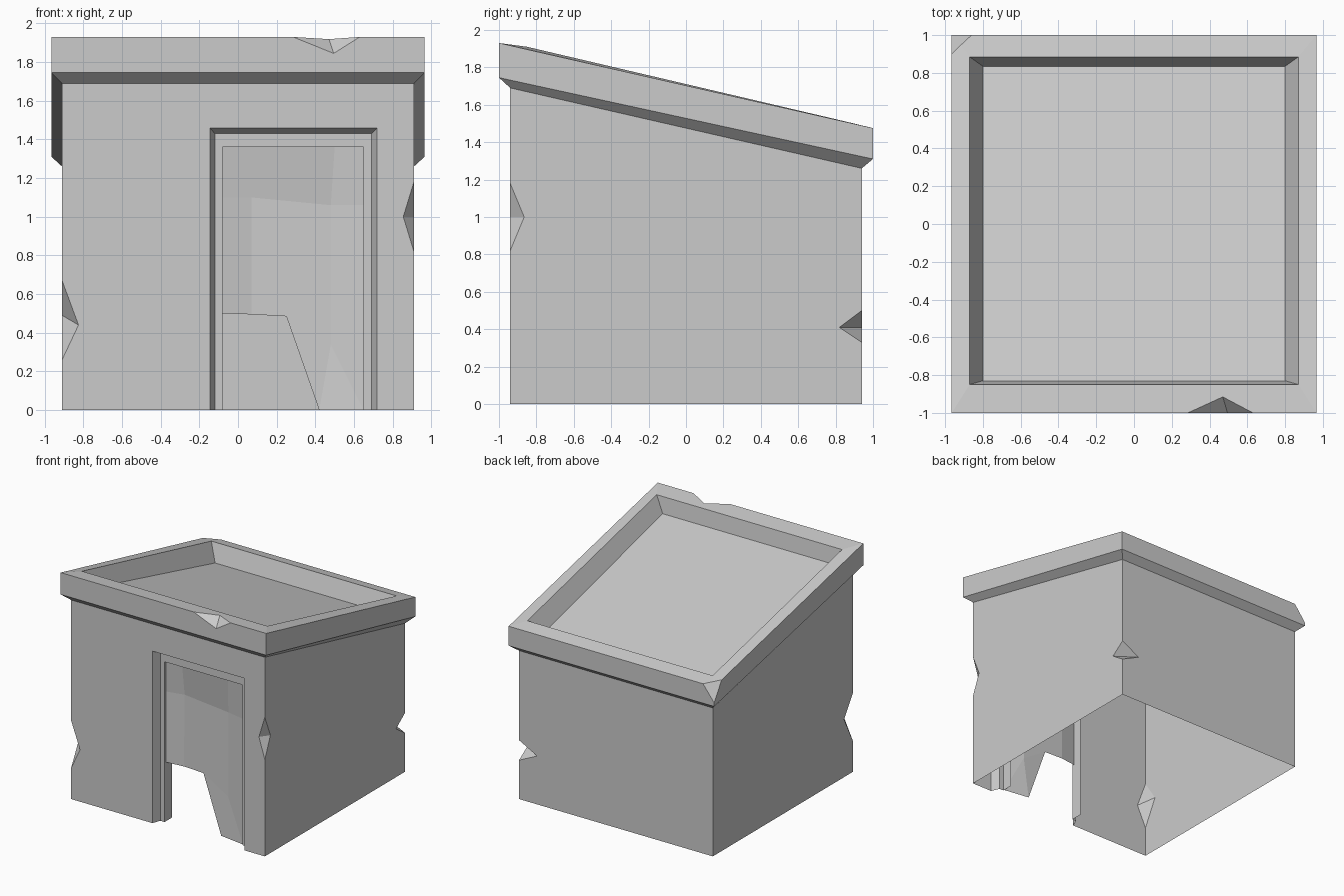
import bpy, bmesh

if "Cube" in bpy.data.objects:
    bpy.data.objects.remove(bpy.data.objects["Cube"])


def make_object(name, bm):
    bmesh.ops.recalc_face_normals(bm, faces=bm.faces)
    mesh = bpy.data.meshes.new(name)
    bm.to_mesh(mesh)
    bm.free()
    ob = bpy.data.objects.new(name, mesh)
    bpy.context.collection.objects.link(ob)
    return ob


def loft(rings):
    """Closed solid through a list of four-point rings."""
    bm = bmesh.new()
    vs = [[bm.verts.new(p) for p in r] for r in rings]
    for a, b in zip(vs, vs[1:]):
        for i in range(4):
            j = (i + 1) % 4
            bm.faces.new((a[i], a[j], b[j], b[i]))
    bm.faces.new(vs[0][::-1])
    bm.faces.new(vs[-1])
    return bm


def sloped(x, y0, y1, z0, z1):
    """Rectangle from front (y0, z0) to back (y1, z1)."""
    return [(-x, y0, z0), (x, y0, z0), (x, y1, z1), (-x, y1, z1)]


def doorway(y, x0, x1, z):
    return [(x0, y, -0.1), (x1, y, -0.1), (x1, y, z), (x0, y, z)]


def cut(target, cutter):
    cutter.hide_render = True
    mod = target.modifiers.new("cut", 'BOOLEAN')
    mod.operation = 'DIFFERENCE'
    mod.solver = 'EXACT'
    mod.object = cutter
    bpy.context.view_layer.objects.active = target
    bpy.ops.object.modifier_apply(modifier=mod.name)
    bpy.data.objects.remove(cutter, do_unlink=True)


# Walls, sloping cornice and sunken roof as one body
hut = make_object("hut_body", loft([
    sloped(0.91, -0.94, 0.94, 0, 0),
    sloped(0.91, -0.94, 0.94, 1.69, 1.26),
    sloped(0.965, -1, 1, 1.745, 1.31),
    sloped(0.965, -1, 1, 1.93, 1.475),
    sloped(0.87, -0.85, 0.885, 1.91, 1.503),
    sloped(0.80, -0.83, 0.835, 1.775, 1.355),
]))

# Stepped door recess
BACK = -0.77
cut(hut, make_object("door_cutter", loft([
    doorway(-1.0, -0.145, 0.72, 1.46),
    doorway(-0.94, -0.145, 0.72, 1.46),
    doorway(-0.87, -0.12, 0.69, 1.43),
    doorway(-0.87, -0.08, 0.65, 1.36),
    doorway(BACK, -0.08, 0.65, 1.36),
])))

# Chips in corners and cornice; the last point of each lies outside the body
chips = [
    [(0.91, -0.94, 1.18), (0.91, -0.94, 0.82), (0.855, -0.94, 1.0),
     (0.91, -0.865, 1.0), (0.97, -1.0, 1.0)],
    [(-0.91, -0.94, 0.67), (-0.91, -0.94, 0.26), (-0.825, -0.94, 0.44),
     (-0.91, -0.82, 0.49), (-0.97, -1.0, 0.46)],
    [(0.91, 0.94, 0.50), (0.91, 0.94, 0.33), (0.91, 0.82, 0.41),
     (0.74, 0.94, 0.41), (0.97, 1.0, 0.41)],
    [(0.285, -1, 1.93), (0.63, -1, 1.93), (0.495, -1, 1.845),
     (0.47, -0.915, 1.919), (0.46, -1.05, 2.0)],
    [(-0.965, 0.9, 1.498), (-0.86, 1, 1.475), (-0.965, 1, 1.34),
     (-1.0, 1.04, 1.56)],
]
for pts in chips:
    bm = bmesh.new()
    for p in pts:
        bm.verts.new(p)
    bmesh.ops.convex_hull(bm, input=bm.verts)
    cut(hut, make_object("chip_cutter", bm))

# Open the underside and the doorway
bm = bmesh.new()
bm.from_mesh(hut.data)
gone = [f for f in bm.faces
        if all(abs(v.co.z) < 1e-3 for v in f.verts)
        or all(abs(v.co.y - BACK) < 1e-3 for v in f.verts)]
bmesh.ops.delete(bm, geom=gone, context='FACES')
bm.to_mesh(hut.data)
bm.free()

# Torn, slightly bulging door curtain: (x, z, depth behind the wall)
pts = [(-0.08, 1.36, .09), (0.07, 1.36, .09), (0.50, 1.36, .09), (0.65, 1.36, .09),
       (-0.08, 1.10, .09), (0.07, 1.10, .125), (0.48, 1.06, .125), (0.65, 1.06, .09),
       (-0.08, 0.50, .09), (0.07, 0.495, .115), (0.25, 0.485, .12),
       (0.48, 0.34, .125), (0.42, 0.0, .115), (0.65, 0.0, .08)]
faces = [(0, 4, 5, 1), (1, 5, 6, 2), (2, 6, 7, 3), (4, 8, 9, 5),
         (5, 9, 10, 11, 6), (10, 12, 11), (12, 13, 11), (6, 11, 13, 7)]
bm = bmesh.new()
vs = [bm.verts.new((x, -0.94 + d, z)) for x, z, d in pts]
for f in faces:
    bm.faces.new([vs[i] for i in f])
make_object("door_curtain", bm)
